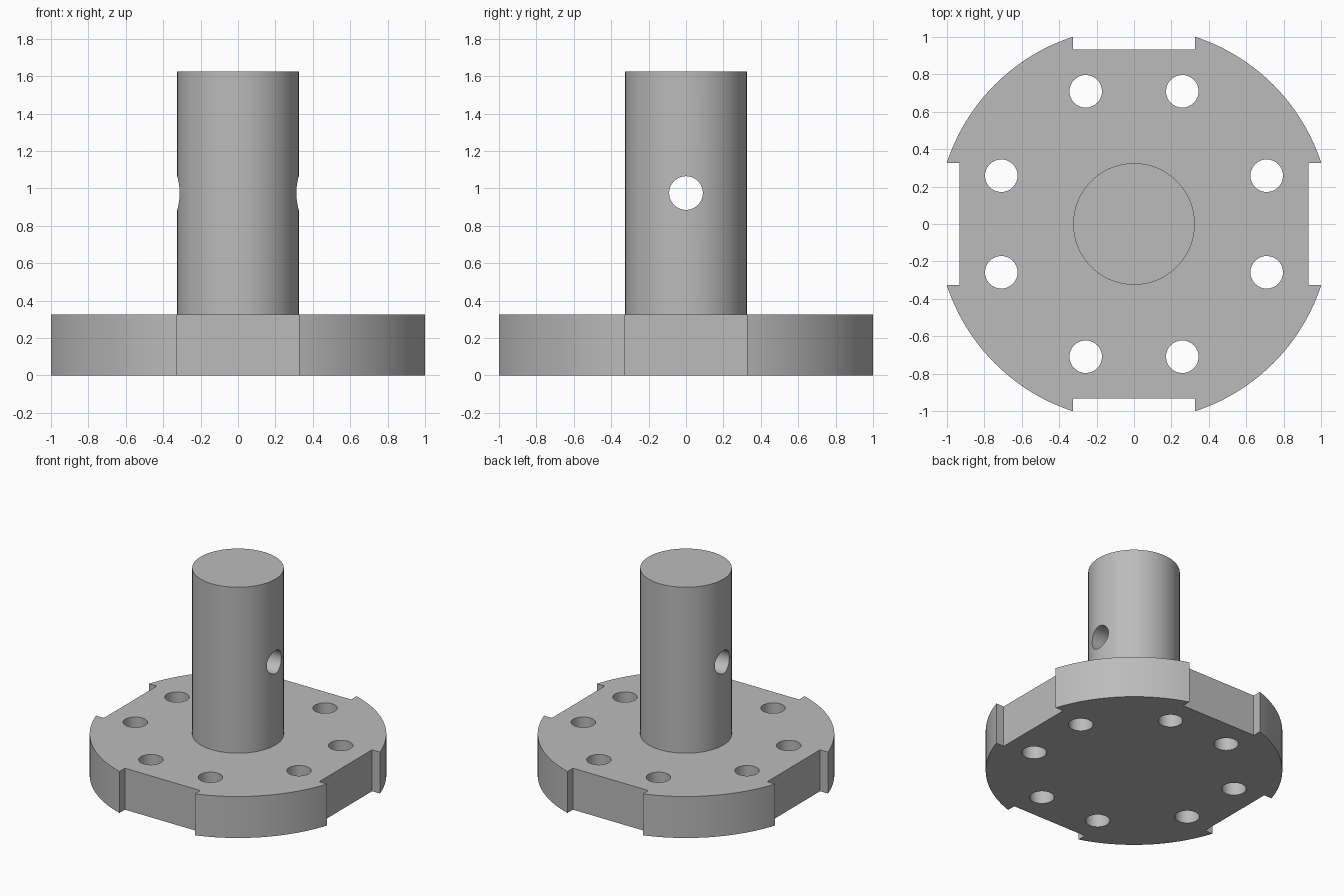
import bpy
import math

if "Cube" in bpy.data.objects:
    bpy.data.objects.remove(bpy.data.objects["Cube"])

R_FLANGE, H_FLANGE = 1.053, 0.325
R_SHAFT, H_TOTAL = 0.325, 1.625
NOTCH_HALF, NOTCH_FLAT = 0.327, 0.933
R_BOLT_CIRCLE, R_BOLT = 0.755, 0.087
R_PIN, Z_PIN = 0.09, 0.975

steel = bpy.data.materials.new("steel_grey")
steel.diffuse_color = (0.5, 0.5, 0.5, 1)
steel.use_nodes = True
steel.node_tree.nodes["Principled BSDF"].inputs["Base Color"].default_value = steel.diffuse_color


def cylinder(name, radius, depth, loc, rot=(0, 0, 0), sides=128):
    bpy.ops.mesh.primitive_cylinder_add(vertices=sides, radius=radius, depth=depth,
                                        location=loc, rotation=rot)
    ob = bpy.context.object
    ob.name = name
    ob.data.materials.append(steel)
    return ob


def combine(target, tool, operation):
    """Apply a boolean and discard the tool object."""
    mod = target.modifiers.new("bool", 'BOOLEAN')
    mod.operation, mod.object, mod.solver = operation, tool, 'EXACT'
    bpy.context.view_layer.objects.active = target
    bpy.ops.object.modifier_apply(modifier=mod.name)
    bpy.data.objects.remove(tool, do_unlink=True)


# Flange outline: four arcs joined by shallow straight notches
a0 = math.asin(NOTCH_HALF / R_FLANGE)
a1 = math.pi / 2 - a0
outline = []
STEPS = 24
for q in range(4):
    turn = q * math.pi / 2
    c, s = round(math.cos(turn)), round(math.sin(turn))
    pts = [(NOTCH_FLAT, -NOTCH_HALF), (NOTCH_FLAT, NOTCH_HALF)]
    for i in range(STEPS + 1):
        a = a0 + (a1 - a0) * i / STEPS
        pts.append((R_FLANGE * math.cos(a), R_FLANGE * math.sin(a)))
    outline += [(c * x - s * y, s * x + c * y) for x, y in pts]

n = len(outline)
verts = [(x, y, z) for z in (0, H_FLANGE) for x, y in outline]
faces = [tuple(reversed(range(n))), tuple(range(n, 2 * n))]
faces += [(i, (i + 1) % n, n + (i + 1) % n, n + i) for i in range(n)]
mesh = bpy.data.meshes.new("flanged_shaft")
mesh.from_pydata(verts, [], faces)
mesh.materials.append(steel)
body = bpy.data.objects.new("flanged_shaft", mesh)
bpy.context.collection.objects.link(body)

# Central shaft, fused to the flange
z0 = H_FLANGE / 2
combine(body, cylinder("shaft", R_SHAFT, H_TOTAL - z0, (0, 0, (H_TOTAL + z0) / 2)), 'UNION')

# Eight bolt holes, in a pair beside each notch
for q in range(4):
    for off in (-20, 20):
        a = math.radians(q * 90 + off)
        hole = cylinder("bolt_hole", R_BOLT, 1, (R_BOLT_CIRCLE * math.cos(a),
                                                R_BOLT_CIRCLE * math.sin(a), 0.2), sides=48)
        combine(body, hole, 'DIFFERENCE')

# Cross pin hole through the shaft, along x
combine(body, cylinder("pin_hole", R_PIN, 2, (0, 0, Z_PIN), (0, math.pi / 2, 0), 64), 'DIFFERENCE')

bpy.ops.object.select_all(action='DESELECT')
body.select_set(True)
bpy.context.view_layer.objects.active = body
bpy.ops.object.shade_smooth_by_angle(angle=math.radians(30))
